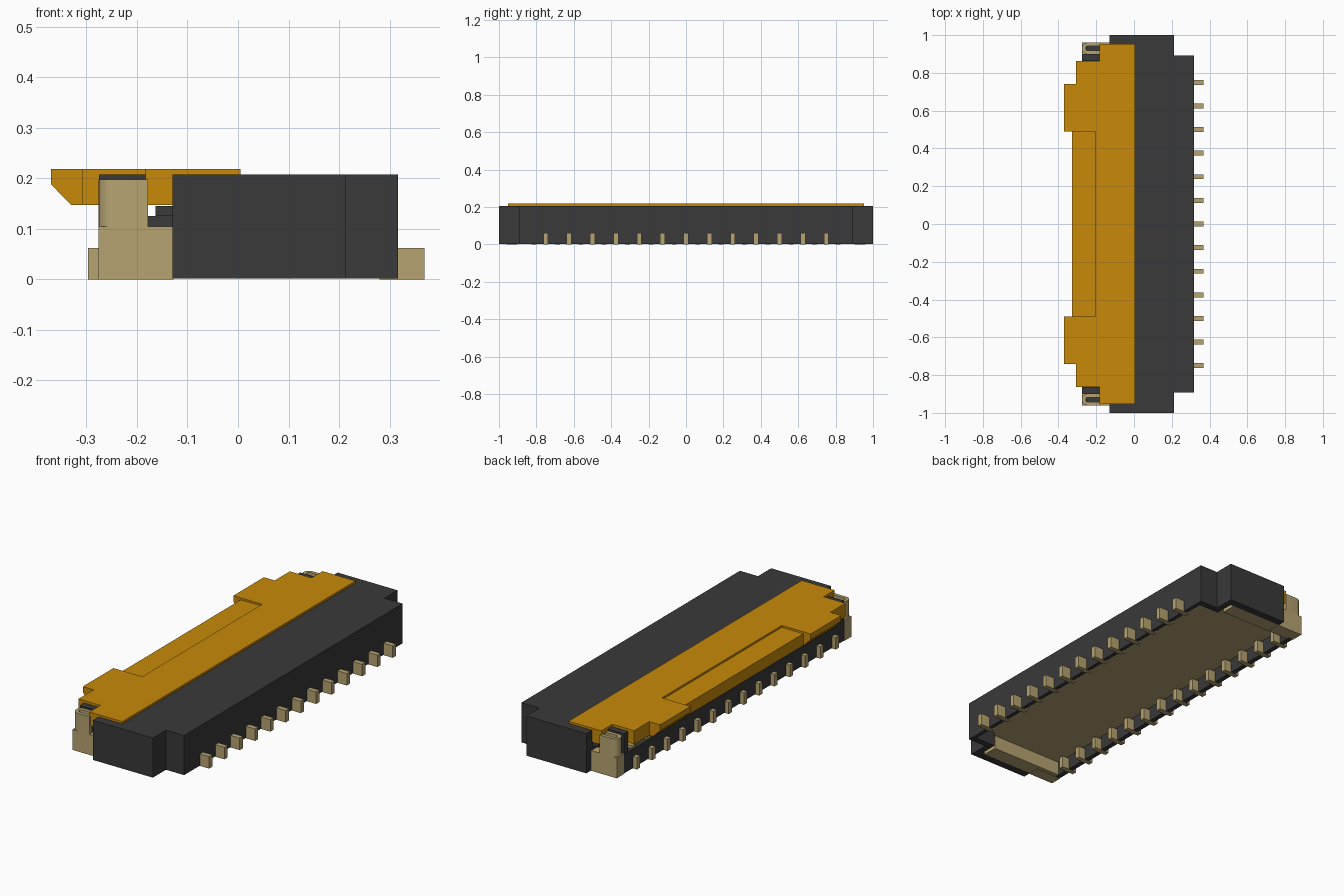
import bpy
import bmesh
import math
from mathutils import Vector

old = bpy.data.objects.get("Cube")
if old:
    bpy.data.objects.remove(old, do_unlink=True)


def material(name, rgb):
    m = bpy.data.materials.new(name)
    m.use_nodes = True
    m.diffuse_color = (*rgb, 1)
    node = m.node_tree.nodes["Principled BSDF"]
    node.inputs["Base Color"].default_value = (*rgb, 1)
    node.inputs["Roughness"].default_value = 0.6
    return m


DARK = material("charcoal plastic", (0.041, 0.041, 0.041))
AMBER = material("amber plastic", (0.58, 0.255, 0.003))
TAN = material("tan metal", (0.47, 0.37, 0.17))


def prism(name, points, lo, hi, mat, axis="z", mirror=False):
    """Extrude a flat outline: (x, y) along z, or (x, z) along y."""
    bm = bmesh.new()
    place = (lambda p: (p[0], p[1], lo)) if axis == "z" else (lambda p: (p[0], lo, p[1]))
    face = bm.faces.new([bm.verts.new(place(p)) for p in points])
    new = bmesh.ops.extrude_face_region(bm, geom=[face])["geom"]
    step = Vector((0, 0, hi - lo)) if axis == "z" else Vector((0, hi - lo, 0))
    bmesh.ops.translate(bm, vec=step, verts=[g for g in new if isinstance(g, bmesh.types.BMVert)])
    bmesh.ops.recalc_face_normals(bm, faces=bm.faces)
    mesh = bpy.data.meshes.new(name)
    bm.to_mesh(mesh)
    bm.free()
    mesh.materials.append(mat)
    ob = bpy.data.objects.new(name, mesh)
    bpy.context.collection.objects.link(ob)
    if mirror:
        mod = ob.modifiers.new("mirror", "MIRROR")
        mod.use_axis = (False, True, False)
        mod.use_mirror_merge = False
    return ob


def box(name, x, y, z, mat, mirror=False):
    return prism(name, [(x[0], y[0]), (x[1], y[0]), (x[1], y[1]), (x[0], y[1])],
                 z[0], z[1], mat, mirror=mirror)


def symmetric(half):
    """Complete an outline given for +y only."""
    return half + [(x, -y) for x, y in reversed(half)]


# Housing: main block over a recessed underside, framed by walls
prism("housing_block", symmetric([(-0.13, 0.9), (-0.13, 1), (0.213, 1), (0.213, 0.893),
                                  (0.317, 0.893)]), 0.08, 0.207, DARK)
prism("housing_end_wall", [(-0.13, 0.96), (-0.13, 1), (0.213, 1), (0.213, 0.893),
                           (0.317, 0.893), (0.317, 0.86), (0.18, 0.86), (0.18, 0.96)],
      0.002, 0.08, DARK, mirror=True)
box("housing_rear_wall", (0.297, 0.317), (-0.87, 0.87), (0.002, 0.08), DARK)
box("housing_front_wall", (-0.275, -0.25), (-0.9, 0.9), (0.002, 0.08), DARK)
box("housing_floor", (-0.275, -0.13), (-0.9, 0.9), (0.08, 0.1), DARK)
box("housing_ledge", (-0.272, -0.13), (0.87, 0.9), (0.1, 0.125), DARK, True)
box("housing_ledge_step", (-0.163, -0.13), (0.87, 0.95), (0.125, 0.145), DARK, True)
box("housing_post", (-0.275, -0.18), (0.866, 0.9), (0.1, 0.207), DARK, True)
box("housing_bottom_plate", (-0.25, 0.297), (-0.89, 0.89), (0.075, 0.081), TAN)

# Hinged flap: stepped slab, thin middle lip and chamfered finger tabs
prism("flap", symmetric([(-0.205, 0.49), (-0.308, 0.49), (-0.308, 0.863),
                         (-0.183, 0.863), (-0.183, 0.953), (0.005, 0.953)]),
      0.147, 0.218, AMBER)
box("flap_middle_lip", (-0.328, -0.205), (-0.49, 0.49), (0.147, 0.208), AMBER)
prism("flap_tab", [(-0.3, 0.147), (-0.33, 0.147), (-0.37, 0.188), (-0.37, 0.218),
                   (-0.3, 0.218)], 0.49, 0.74, AMBER, "y", True)

# Metal hold-downs: base block, inner strip and folded loop
box("hold_down_base", (-0.276, -0.128), (0.9, 0.96), (0, 0.105), TAN, True)
box("hold_down_strip", (-0.25, 0.16), (0.88, 0.96), (0.003, 0.08), TAN, True)


def arc(radius, reverse=False):
    pts = [(-0.246 - radius * math.sin(math.pi * i / 10),
            0.93 + radius * math.cos(math.pi * i / 10)) for i in range(11)]
    return pts[::-1] if reverse else pts


loop = prism("hold_down_loop", [(-0.178, 0.96)] + arc(0.03) + [(-0.178, 0.9), (-0.178, 0.918)]
             + arc(0.012, True) + [(-0.178, 0.942)], 0.105, 0.198, TAN, mirror=True)
bpy.context.view_layer.objects.active = loop
loop.select_set(True)
bpy.ops.object.shade_smooth_by_angle(angle=math.radians(35))
loop.select_set(False)
box("hold_down_core", (-0.255, -0.18), (0.918, 0.942), (0.105, 0.18), DARK, True)

# Two staggered rows of contacts
for i in range(13):
    y = (i - 6) * 0.125
    box("rear_contact", (0.28, 0.369), (y - 0.013, y + 0.013), (0, 0.062), TAN)
for i in range(14):
    y = (i - 6.5) * 0.125
    box("front_contact", (-0.297, -0.21), (y - 0.013, y + 0.013), (0, 0.062), TAN)
    box("contact_arm", (-0.27, -0.12), (y - 0.013, y + 0.013), (0.095, 0.115), TAN)
